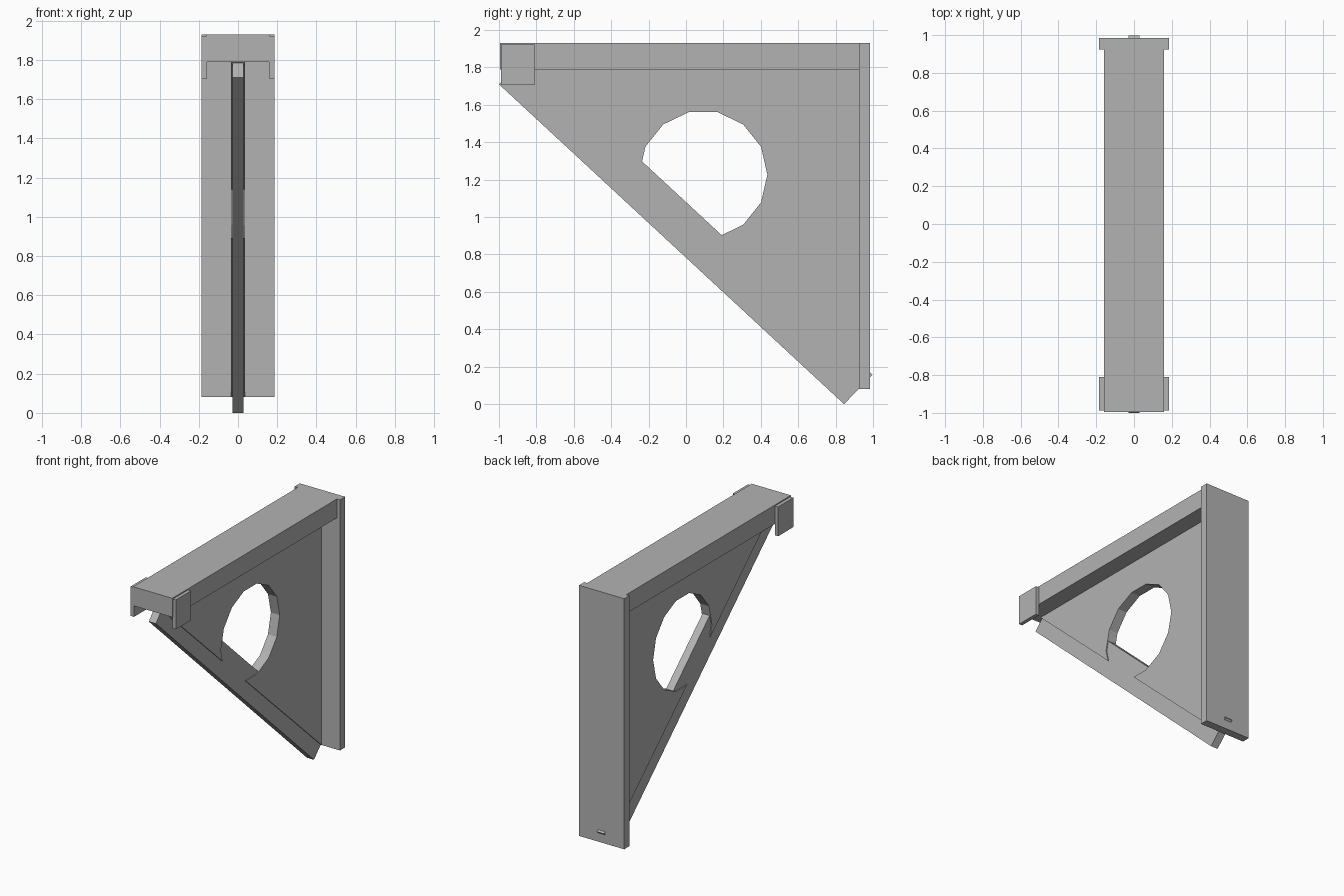
import bpy
import bmesh
from math import cos, sin, pi

if "Cube" in bpy.data.objects:
    bpy.data.objects.remove(bpy.data.objects["Cube"], do_unlink=True)

grey = bpy.data.materials.new("plain grey")
grey.use_nodes = True
colour = (0.45, 0.45, 0.45, 1.0)
grey.diffuse_color = colour
grey.node_tree.nodes["Principled BSDF"].inputs["Base Color"].default_value = colour


def prism(name, profile, x0, x1):
    """Extrude a (y, z) side profile from x0 to x1."""
    bm = bmesh.new()
    face = bm.faces.new([bm.verts.new((x0, y, z)) for y, z in profile])
    ext = bmesh.ops.extrude_face_region(bm, geom=[face])
    moved = [v for v in ext["geom"] if isinstance(v, bmesh.types.BMVert)]
    bmesh.ops.translate(bm, verts=moved, vec=(x1 - x0, 0, 0))
    bmesh.ops.recalc_face_normals(bm, faces=bm.faces)
    mesh = bpy.data.meshes.new(name)
    bm.to_mesh(mesh)
    bm.free()
    mesh.materials.append(grey)
    obj = bpy.data.objects.new(name, mesh)
    bpy.context.collection.objects.link(obj)
    return obj


def block(name, x0, x1, y0, y1, z0, z1):
    return prism(name, [(y0, z0), (y1, z0), (y1, z1), (y0, z1)], x0, x1)


# Wall plate and top arm
block("back_plate", -0.185, 0.185, 0.925, 0.985, 0.08, 1.93)
block("top_arm", -0.16, 0.16, -0.995, 0.925, 1.79, 1.93)

# Cheeks on both sides of the arm's front end
for side, sign in (("left", 1), ("right", -1)):
    x0, x1 = sorted((sign * 0.158, sign * 0.185))
    block(side + "_end_cheek", x0, x1, -0.988, -0.81, 1.705, 1.922)

# Diagonal strut, its ends buried in the arm and the plate
prism("diagonal_strut", [(-1.0, 1.71), (0.845, 0.0), (0.997, 0.157), (-0.853, 1.87)],
      -0.029, 0.029)

# Triangular web with a round hole that opens onto its slanted edge
web = prism("web", [(0.925, 0.08), (0.925, 1.79), (-0.94, 1.79)], -0.036, 0.036)
sides, radius = 14, 0.343
ring = [(0.092 + radius * cos(2 * pi * i / sides), 1.227 + radius * sin(2 * pi * i / sides))
        for i in range(sides)]
cutter = prism("hole_cutter", ring, -0.2, 0.2)
cutter.hide_render = True
cut = web.modifiers.new("hole", "BOOLEAN")
cut.operation = "DIFFERENCE"
cut.solver = "EXACT"
cut.object = cutter
bpy.context.view_layer.objects.active = web
bpy.ops.object.modifier_apply(modifier=cut.name)
bpy.data.objects.remove(cutter, do_unlink=True)
